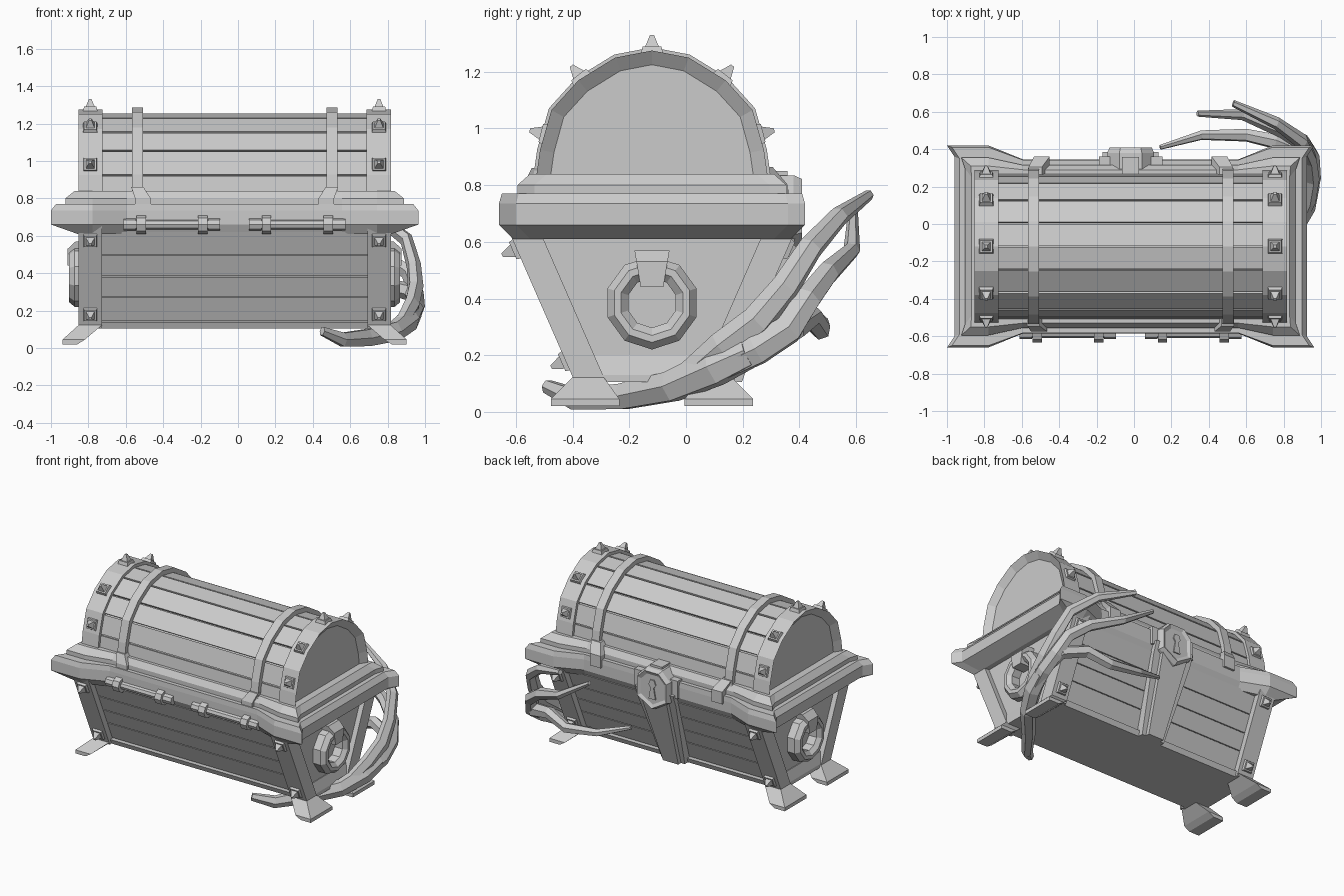
import bpy, bmesh
from math import sin, cos, pi
from mathutils import Vector, Matrix

O = Vector((-0.018, -0.12, 0))      # chest centre; the vine makes the bounds lopsided


def finish(name, bm):
    bmesh.ops.recalc_face_normals(bm, faces=bm.faces)
    me = bpy.data.meshes.new(name)
    bm.to_mesh(me)
    bm.free()
    ob = bpy.data.objects.new(name, me)
    bpy.context.collection.objects.link(ob)
    return ob


def loft(name, rings, off=O, inset=None, closed=False):
    """Skin a list of rings; cap the ends, or close the loop of rings."""
    bm = bmesh.new()
    vs = [[bm.verts.new(Vector(p) + off) for p in r] for r in rings]
    n = len(rings[0])
    pairs = list(zip(vs, vs[1:])) + ([(vs[-1], vs[0])] if closed else [])
    for a, b in pairs:
        for i in range(n):
            bm.faces.new((a[i], a[(i + 1) % n], b[(i + 1) % n], b[i]))
    if not closed:
        bm.faces.new(vs[0])
        end = bm.faces.new(vs[-1])
        bmesh.ops.recalc_face_normals(bm, faces=bm.faces)
        if inset:
            bmesh.ops.inset_region(bm, faces=[end], thickness=inset[0])
            bmesh.ops.translate(bm, verts=end.verts, vec=inset[1])
    return finish(name, bm)


def rect(x0, x1, y0, y1, z):
    return [(x0, y0, z), (x1, y0, z), (x1, y1, z), (x0, y1, z)]


def half(z):                         # half depth of the flaring body
    return 0.27 + 0.245 * (z - 0.1) / 0.56


def cone(bm, r1, r2, h, sides, m):
    bmesh.ops.create_cone(bm, cap_ends=True, segments=sides, radius1=r1, radius2=r2, depth=h, matrix=m)


def spike(name, p, n):
    bm = bmesh.new()
    rot = Vector(n).to_track_quat('Z', 'X').to_matrix().to_4x4()
    m = Matrix.Translation(Vector(p) + O) @ rot @ Matrix.Rotation(pi / 4, 4, 'Z')
    cone(bm, 0.058, 0.046, 0.03, 4, m)
    cone(bm, 0.036, 0.01, 0.045, 4, m @ Matrix.Translation((0, 0, 0.033)))
    finish(name, bm)


# body core, front and back planks
g = 0.06
loft("body_core", [rect(-0.80, 0.80, -half(z) + g, half(z) - g, z) for z in (0.105, 0.68)])
levels = [0.105, 0.145, 0.275, 0.385, 0.5, 0.625]
for s in (-1, 1):
    for k, (a, b) in enumerate(zip(levels, levels[1:])):
        d = 0.02 if k == 0 else 0.045
        b -= 0.005
        loft("body_plank", [rect(-0.72, 0.72, s * (half(z) - 0.1), s * (half(z) - d), z) for z in (a, b)])

# corner posts, feet, end rails
for sx in (-1, 1):
    for sy in (-1, 1):
        loft("corner_post", [rect(sx * 0.71, sx * 0.835, sy * (half(z) - 0.11), sy * half(z), z)
                             for z in (0.105, 0.655)])
        loft("foot", [rect(sx * a, sx * b, sy * c, sy * d, z) for a, b, c, d, z in
                      ((0.84, 0.92, 0.115, 0.357, 0.02), (0.80, 0.92, 0.115, 0.357, 0.045),
                       (0.71, 0.835, 0.17, 0.28, 0.122))])
        for z in (0.18, 0.575):
            spike("post_spike", (sx * 0.772, sy * half(z), z), (0, sy * 0.56, -0.245))
    loft("bottom_rail", [rect(sx * 0.78, sx * x, -half(z) + 0.05, half(z) - 0.05, z)
                         for z, x in ((0.105, 0.83), (0.13, 0.83), (0.2, 0.805))])


# rims with flared corners
def outline(hx, hy, mid, z, dx=0.04):
    q = [(hx - dx, hy - 0.06), (hx, hy), (0.76, hy), (0.575, mid)]
    pts = q + [(-x, y) for x, y in q[::-1]]
    pts += [(-x, -y) for x, y in pts]
    return [(x, y, z) for x, y in pts]


loft("lower_rim", [outline(0.84, 0.49, 0.44, 0.61, 0.005), outline(0.982, 0.54, 0.465, 0.66),
                   outline(0.982, 0.54, 0.465, 0.735), outline(0.955, 0.53, 0.462, 0.77)])
loft("upper_rim", [outline(0.905, 0.475, 0.435, 0.76, 0.02), outline(0.905, 0.475, 0.435, 0.80, 0.02),
                   outline(0.855, 0.43, 0.41, 0.84, 0.005)])

# barrel lid
h = [(0.41, 0.82), (0.395, 0.925), (0.355, 1.065), (0.26, 1.17), (0.13, 1.25), (0, 1.275)]
arch = h + [(-y, z) for y, z in h[-2::-1]]


def arc(x, s, base=True):
    p = [(x, y * s, 0.82 + (z - 0.82) * s) for y, z in arch]
    return p + [(x, -0.41 * s, 0.78), (x, 0.41 * s, 0.78)] if base else p


loft("lid_core", [arc(-0.75, 0.92), arc(0.75, 0.92)])
A, B = arc(0, 0.9, False), arc(0, 0.953, False)
for i in range(len(arch) - 1):
    def mix(P, t):
        return Vector(P[i]).lerp(Vector(P[i + 1]), t)
    sec = [mix(A, 0.02), mix(B, 0.03), mix(B, 0.95), mix(A, 0.96)]
    loft("lid_plank", [[p + Vector((x, 0, 0)) for p in sec] for x in (-0.706, 0.706)])
for s in (-1, 1):
    loft("lid_end", [arc(s * 0.706, 1), arc(s * 0.835, 1)], inset=(0.05, (-s * 0.035, 0, 0)))
    for y, z, ny, nz in ((0, 1.275, 0, 1), (0.25, 1.178, 0.62, 0.78), (-0.25, 1.178, -0.62, 0.78),
                         (0.378, 0.98, 0.97, 0.25), (-0.378, 0.98, -0.97, 0.25)):
        spike("lid_spike", (s * 0.772, y, z), (0, ny, nz))
    loft("lid_strap", [arc(s * 0.52 - 0.03, 1.025), arc(s * 0.52 + 0.03, 1.025)])
    # back tabs fold over the rim, front tabs stop on top of it
    c = s * 0.475
    loft("strap_tab_back", [rect(c - 0.042, c + 0.042, 0.38, 0.48, 0.715),
                            rect(c - 0.042, c + 0.042, 0.38, 0.48, 0.80),
                            rect(s * 0.51 - 0.036, s * 0.51 + 0.036, 0.36, 0.425, 0.865)])
    c = s * 0.49
    loft("strap_tab_front", [rect(c - 0.042, c + 0.042, -0.455, -0.36, z) for z in (0.765, 0.80)] +
         [rect(s * 0.52 - 0.033, s * 0.52 + 0.033, -0.425, -0.36, 0.86)])

# ring handles on the ends
for s in (-1, 1):
    prof = [(0.165, 0.79), (0.165, 0.855), (0.14, 0.885), (0.115, 0.885), (0.088, 0.86), (0.088, 0.79)]
    loft("ring_handle", [[(s * x, r * cos(a), 0.385 + r * sin(a)) for r, x in prof]
                         for a in [(k + 0.5) * pi / 5 for k in range(10)]], closed=True)
    loft("handle_bracket", [rect(s * 0.79, s * x, -w, w, z) for z, w, x in
                            ((0.44, 0.04, 0.893), (0.53, 0.055, 0.893), (0.57, 0.062, 0.85))])

# hinge bars on the front
for cx in (-0.335, 0.335):
    bm = bmesh.new()
    turn = Matrix.Rotation(pi / 2, 4, 'Y')
    for dx, r, w in ((0, 0.026, 0.5), (-0.225, 0.033, 0.066), (0.225, 0.033, 0.066),
                     (-0.165, 0.05, 0.05), (0.165, 0.05, 0.05)):
        cone(bm, r, r, w, 8, Matrix.Translation(O + Vector((cx + dx, -0.463, 0.66))) @ turn)
    finish("hinge_bar", bm)

# lock strap, backing block, hexagonal lock and keyhole on the back
loft("lock_strap", [rect(-w, w, half(z) - 0.12, half(z) + d, z) for z, w, d in
                    ((0.105, 0.09, 0.015), (0.6, 0.15, -0.015), (0.68, 0.15, -0.02))])
loft("lock_strap_ridge", [rect(-w, w, half(z) - 0.1, half(z) + d, z) for z, w, d in
                          ((0.105, 0.06, 0.045), (0.62, 0.1, 0.01))])
loft("lock_backing", [rect(-0.17, 0.17, 0.40, 0.482, z) for z in (0.66, 0.785)])
loft("lock_top_block", [rect(-0.045, 0.045, 0.38, 0.478, z) for z in (0.76, 0.85)])


def lock_ring(y, s):
    return [(x * s, y, 0.70 + z * s) for x, z in
            ((0, -0.15), (0.125, -0.075), (0.125, 0.07), (0.06, 0.135),
             (-0.06, 0.135), (-0.125, 0.07), (-0.125, -0.075))]


loft("lock", [lock_ring(0.40, 1), lock_ring(0.50, 1), lock_ring(0.53, 0.9)], inset=(0.025, (0, -0.012, 0)))
key = [(-0.027, 0.63), (0.027, 0.63), (0.012, 0.71), (0.028, 0.732), (0.015, 0.765),
       (-0.015, 0.765), (-0.028, 0.732), (-0.012, 0.71)]
loft("keyhole", [[(x, y, z) for x, z in key] for y in (0.505, 0.526)])


# creeping vine around the right end, flattened across the chest
def vine(name, pts):
    P = [Vector(p[:3]) for p in pts]
    rings, q, last = [], None, None
    for i, p in enumerate(P):
        t = (P[min(i + 1, len(P) - 1)] - P[max(i - 1, 0)]).normalized()
        q = t.to_track_quat('Z', 'Y') if q is None else last.rotation_difference(t) @ q
        last, r = t, pts[i][3]
        ring = [q @ Vector((r * cos(k * pi / 3), r * sin(k * pi / 3), 0)) for k in range(6)]
        rings.append([p + Vector((v.x * 0.75, v.y, v.z)) for v in ring])
    loft(name, rings, off=Vector())


vine("vine_trunk", [(0.45, -0.49, 0.09, 0.026), (0.56, -0.39, 0.045, 0.042), (0.69, -0.22, 0.055, 0.052),
                    (0.84, -0.05, 0.09, 0.06), (0.92, 0.1, 0.155, 0.07), (0.95, 0.22, 0.21, 0.06)])
vine("vine_upper", [(0.87, 0.0, 0.12, 0.05), (0.93, 0.13, 0.23, 0.058), (0.95, 0.25, 0.32, 0.058),
                    (0.94, 0.35, 0.44, 0.052), (0.90, 0.44, 0.58, 0.045), (0.76, 0.54, 0.69, 0.035),
                    (0.53, 0.645, 0.765, 0.019)])
vine("vine_middle", [(0.92, 0.1, 0.15, 0.058), (0.955, 0.25, 0.22, 0.06), (0.95, 0.36, 0.29, 0.057),
                     (0.91, 0.43, 0.40, 0.05), (0.79, 0.5, 0.49, 0.042), (0.58, 0.585, 0.57, 0.03),
                     (0.34, 0.59, 0.72, 0.016)])
vine("vine_lower", [(0.955, 0.27, 0.23, 0.05), (0.92, 0.38, 0.30, 0.05), (0.76, 0.44, 0.34, 0.042),
                    (0.60, 0.475, 0.29, 0.036), (0.36, 0.475, 0.32, 0.027), (0.14, 0.41, 0.39, 0.014)])
